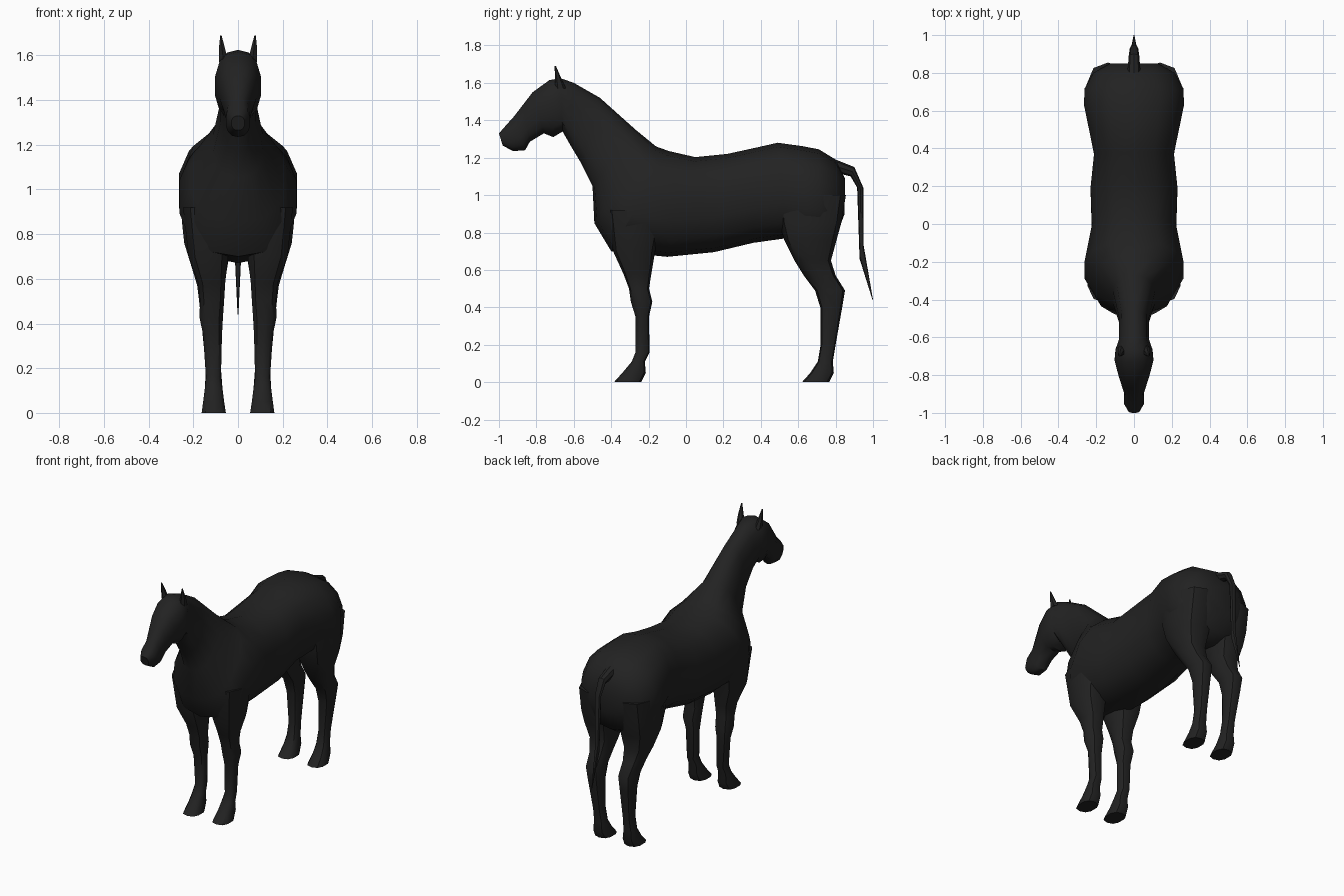
import bpy, bmesh, math
from mathutils import Vector

coat = bpy.data.materials.new("black coat")
coat.diffuse_color = (0.016, 0.016, 0.016, 1)


def ring(top, bottom, left, right, n, power):
    """Rounded cross-section through two opposite points, spread from left to right in x."""
    mid_x, half = (left + right) / 2, (right - left) / 2
    t, b = Vector((mid_x, *top)), Vector((mid_x, *bottom))
    pts = []
    for i in range(n):
        a = 2 * math.pi * i / n
        s, c = math.sin(a), math.cos(a)
        x = math.copysign(abs(s) ** power, s) * half
        k = math.copysign(abs(c) ** power, c)
        pts.append((t + b) / 2 + (t - b) / 2 * k + Vector((x, 0, 0)))
    return pts


def loft(name, rings, angle=40):
    """Skin a row of equal rings and close both ends."""
    bm = bmesh.new()
    rows = [[bm.verts.new(p) for p in r] for r in rings]
    n = len(rows[0])
    for r0, r1 in zip(rows, rows[1:]):
        for i in range(n):
            j = (i + 1) % n
            bm.faces.new((r0[i], r0[j], r1[j], r1[i]))
    bm.faces.new(rows[0])
    bm.faces.new(rows[-1])
    bmesh.ops.recalc_face_normals(bm, faces=bm.faces)
    me = bpy.data.meshes.new(name)
    bm.to_mesh(me)
    bm.free()
    me.materials.append(coat)
    ob = bpy.data.objects.new(name, me)
    bpy.context.collection.objects.link(ob)
    bpy.ops.object.select_all(action='DESELECT')
    ob.select_set(True)
    bpy.context.view_layer.objects.active = ob
    bpy.ops.object.shade_smooth_by_angle(angle=math.radians(angle))
    return ob


def mirror(ob):
    ob.modifiers.new("mirror", 'MIRROR')


# Head, neck and trunk: upper y, z, lower y, z, half width
trunk = [
    (-1.00, 1.33, -0.98, 1.265, 0.03),
    (-0.965, 1.37, -0.925, 1.235, 0.055),
    (-0.92, 1.42, -0.86, 1.24, 0.052),
    (-0.87, 1.485, -0.835, 1.285, 0.066),
    (-0.82, 1.55, -0.76, 1.33, 0.085),
    (-0.73, 1.615, -0.71, 1.31, 0.105),
    (-0.67, 1.625, -0.66, 1.34, 0.10),
    (-0.60, 1.60, -0.62, 1.27, 0.08),
    (-0.46, 1.52, -0.56, 1.17, 0.08),
    (-0.27, 1.35, -0.50, 1.05, 0.115),
    (-0.16, 1.26, -0.49, 0.85, 0.215),
    (-0.09, 1.235, -0.40, 0.70, 0.268),
    (0.05, 1.203, -0.10, 0.67, 0.228),
    (0.22, 1.22, 0.15, 0.695, 0.235),
    (0.38, 1.255, 0.36, 0.745, 0.216),
    (0.49, 1.28, 0.54, 0.77, 0.245),
    (0.62, 1.262, 0.64, 0.73, 0.27),
    (0.71, 1.245, 0.72, 0.72, 0.268),
    (0.80, 1.19, 0.80, 0.77, 0.22),
    (0.85, 1.09, 0.848, 0.90, 0.13),
]
loft("body", [ring((ty, tz), (by, bz), -w, w, 14, 0.85)
              for ty, tz, by, bz, w in trunk])

# Legs: height, front y, back y, inner x, outer x
front_leg = [
    (0.92, -0.42, -0.12, 0.04, 0.25),
    (0.70, -0.39, -0.165, 0.04, 0.225),
    (0.58, -0.335, -0.185, 0.055, 0.18),
    (0.50, -0.305, -0.198, 0.06, 0.172),
    (0.43, -0.295, -0.18, 0.065, 0.175),
    (0.35, -0.27, -0.198, 0.07, 0.158),
    (0.16, -0.27, -0.195, 0.075, 0.145),
    (0.11, -0.29, -0.22, 0.068, 0.15),
    (0.05, -0.34, -0.215, 0.06, 0.158),
    (0.00, -0.385, -0.24, 0.052, 0.165),
]
hind_leg = [
    (1.00, 0.48, 0.855, 0.02, 0.255),
    (0.85, 0.50, 0.83, 0.02, 0.255),
    (0.76, 0.525, 0.805, 0.025, 0.245),
    (0.65, 0.58, 0.775, 0.045, 0.21),
    (0.57, 0.63, 0.80, 0.06, 0.185),
    (0.49, 0.69, 0.85, 0.065, 0.175),
    (0.40, 0.718, 0.835, 0.07, 0.165),
    (0.20, 0.72, 0.80, 0.075, 0.145),
    (0.11, 0.705, 0.785, 0.068, 0.15),
    (0.05, 0.665, 0.79, 0.06, 0.158),
    (0.00, 0.62, 0.765, 0.052, 0.165),
]
for name, rows in (("front_legs", front_leg), ("hind_legs", hind_leg)):
    mirror(loft(name, [ring((f, z), (b, z), xi, xo, 10, 0.8)
                       for z, f, b, xi, xo in rows]))

# Ears
ear = [
    ((-0.70, 1.57), (-0.64, 1.57), 0.04, 0.088),
    ((-0.70, 1.63), (-0.665, 1.62), 0.055, 0.088),
    ((-0.703, 1.69), (-0.695, 1.69), 0.073, 0.08),
]
mirror(loft("ears", [ring(f, b, xi, xo, 6, 1) for f, b, xi, xo in ear]))

# Tail: outer y, z, inner y, z, half width
tail = [
    (0.80, 1.19, 0.80, 1.12, 0.035),
    (0.90, 1.15, 0.88, 1.10, 0.028),
    (0.948, 1.04, 0.915, 1.04, 0.022),
    (0.95, 0.73, 0.928, 0.66, 0.014),
    (1.00, 0.44, 0.997, 0.44, 0.002),
]
loft("tail", [ring((oy, oz), (iy, iz), -w, w, 8, 1)
              for oy, oz, iy, iz, w in tail])
